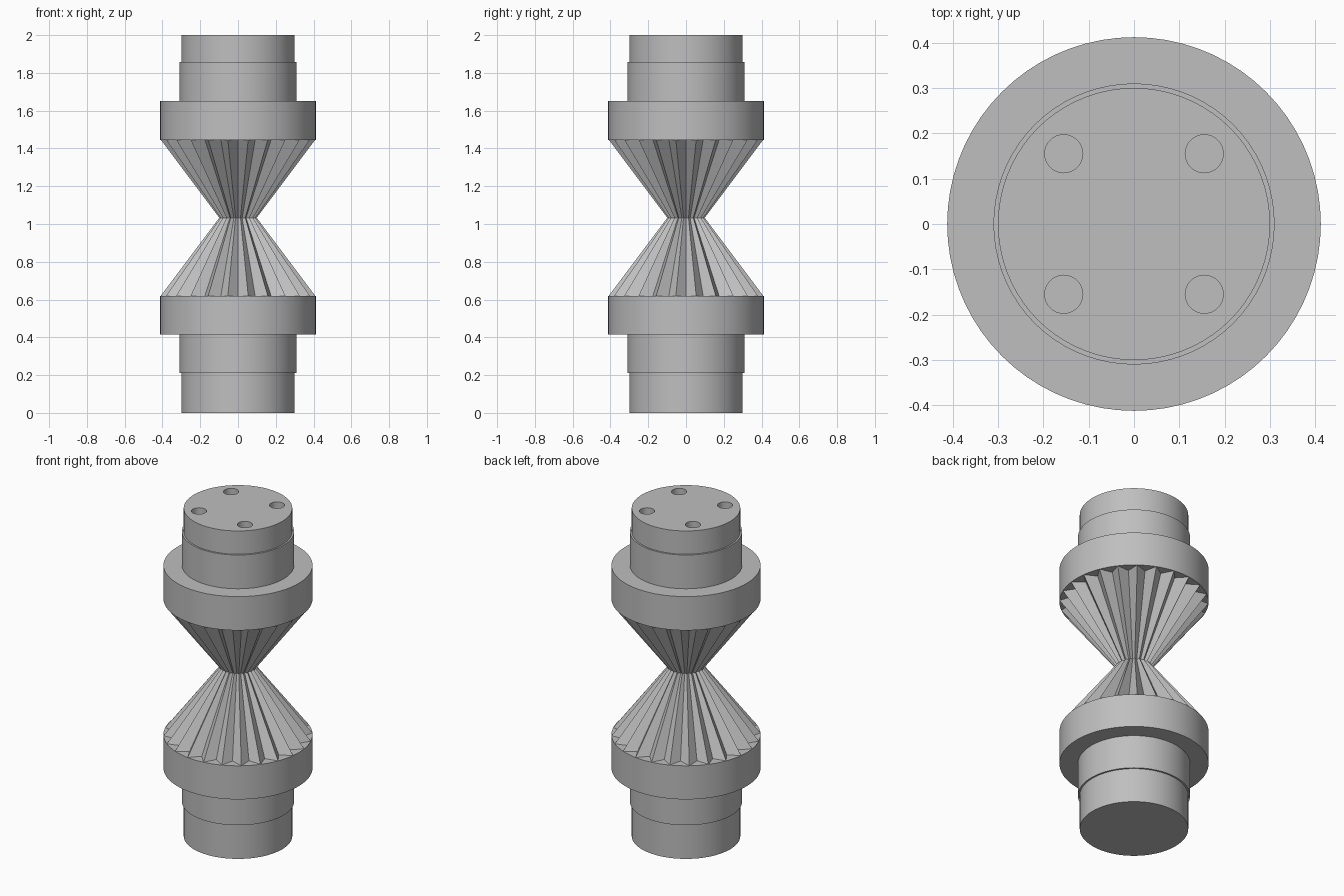
import bpy, bmesh, math

default = bpy.data.objects.get("Cube")
if default:
    bpy.data.objects.remove(default, do_unlink=True)

# Single plain grey
GREY = (0.52, 0.52, 0.52, 1.0)
grey = bpy.data.materials.new("plain grey")
grey.use_nodes = True
grey.diffuse_color = GREY
grey.node_tree.nodes["Principled BSDF"].inputs["Base Color"].default_value = GREY

MID = 1.033               # height where the two fluted cones meet
RIM = 0.412               # collar radius
LOW, HIGH = 0.62, 1.446   # inner faces of the collars
NECK = 0.1
TEETH = 24
SIDES = 72


def ring(bm, radii, z):
    """Ring of vertices whose radius cycles through the given radii."""
    verts = []
    count = TEETH * 2 if len(radii) > 1 else SIDES
    for i in range(count):
        a = math.tau * i / count
        r = radii[i % len(radii)]
        verts.append(bm.verts.new((r * math.cos(a), r * math.sin(a), z)))
    return verts


def loft(name, levels, caps):
    """Join rings given as (radii, z) into one skin."""
    bm = bmesh.new()
    rings = [ring(bm, radii, z) for radii, z in levels]
    for a, b in zip(rings, rings[1:]):
        n = len(a)
        for i in range(n):
            j = (i + 1) % n
            bm.faces.new((a[i], a[j], b[j], b[i]))
    if caps:
        bm.faces.new(rings[0][::-1])
        bm.faces.new(rings[-1])
    bmesh.ops.recalc_face_normals(bm, faces=bm.faces)
    mesh = bpy.data.meshes.new(name)
    bm.to_mesh(mesh)
    bm.free()
    mesh.materials.append(grey)
    obj = bpy.data.objects.new(name, mesh)
    bpy.context.collection.objects.link(obj)
    return obj


def activate(obj):
    bpy.ops.object.select_all(action='DESELECT')
    obj.select_set(True)
    bpy.context.view_layer.objects.active = obj


def stepped(name, steps):
    """Solid turned part from (radius, bottom, top) steps."""
    levels = []
    for r, bottom, top in steps:
        levels += [((r,), bottom), ((r,), top)]
    return loft(name, levels, True)


# Turned hubs: shaft end, shoulder and wide collar
lower_hub = stepped("lower_hub", [(0.3, 0, 0.21), (0.31, 0.21, 0.415),
                                  (RIM, 0.415, LOW)])
upper_hub = stepped("upper_hub", [(RIM, HIGH, 1.652), (0.31, 1.652, 1.858),
                                  (0.3, 1.858, 2)])

# Four blind bolt holes in the top face
for x in (-0.155, 0.155):
    for y in (-0.155, 0.155):
        bpy.ops.mesh.primitive_cylinder_add(vertices=32, radius=0.042, depth=0.4,
                                            location=(x, y, 2.06))
        cutter = bpy.context.object
        cutter.name = "hole_cutter"
        cutter.hide_render = True
        cutter.data.materials.append(grey)
        cut = upper_hub.modifiers.new("bolt_hole", 'BOOLEAN')
        cut.operation = 'DIFFERENCE'
        cut.solver = 'EXACT'
        cut.object = cutter
        activate(upper_hub)
        bpy.ops.object.modifier_apply(modifier=cut.name)
        bpy.data.objects.remove(cutter, do_unlink=True)

for hub in (lower_hub, upper_hub):
    activate(hub)
    bpy.ops.object.shade_smooth_by_angle(angle=math.radians(30))

# Fluted cones: sharp ridges and valleys tapering to the neck
VALLEY = 0.85
wide = (RIM * VALLEY, RIM)
narrow = (NECK * VALLEY, NECK)
loft("lower_fluted_cone", [(wide, LOW), (narrow, MID)], True)
loft("upper_fluted_cone", [(narrow, MID), (wide, HIGH)], True)
